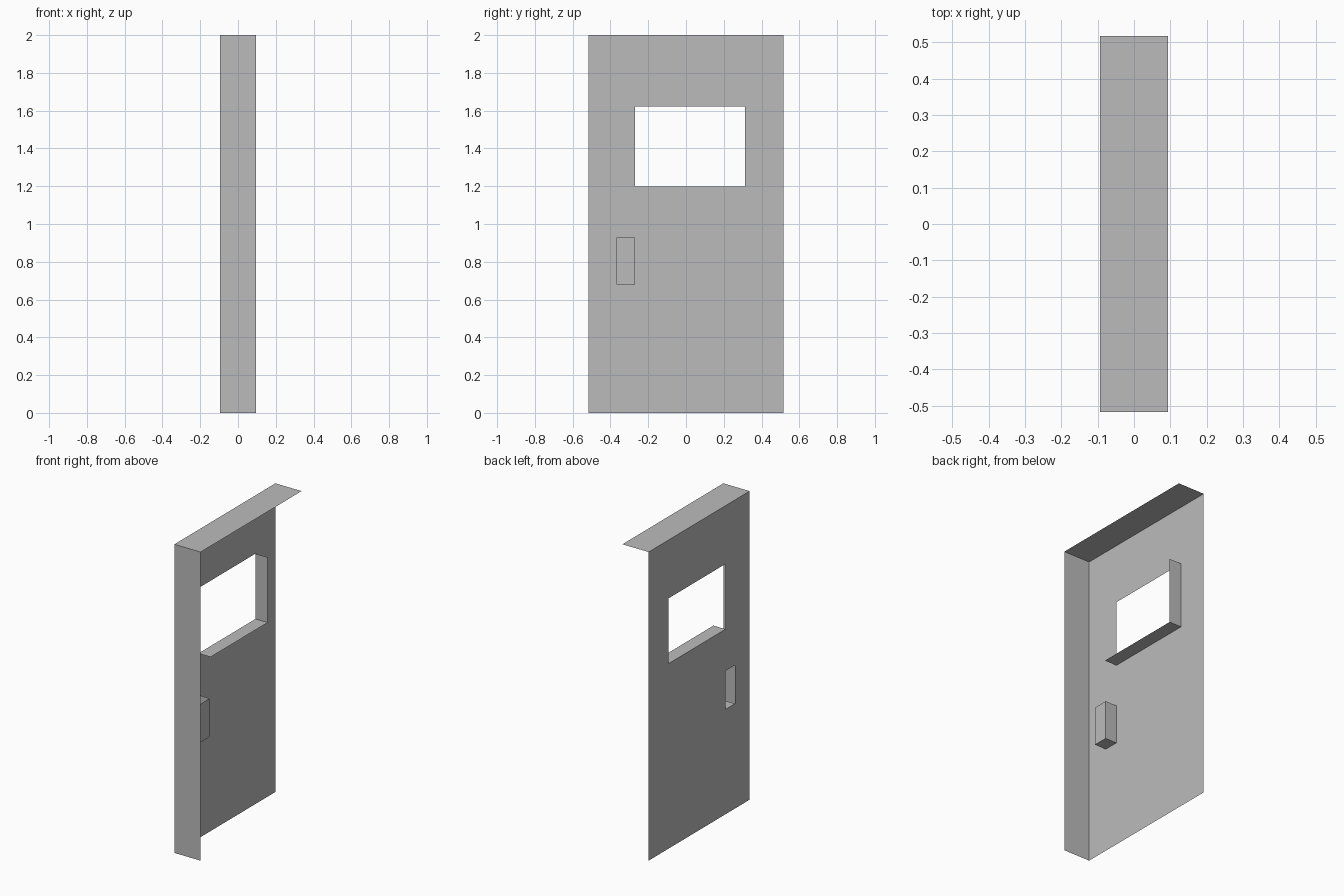
import bpy
import bmesh
from mathutils import Vector

cube = bpy.data.objects.get("Cube")
if cube:
    bpy.data.objects.remove(cube, do_unlink=True)

grey = bpy.data.materials.new("plain grey")
grey.use_nodes = True
colour = (0.5, 0.5, 0.5, 1)
grey.diffuse_color = colour
grey.node_tree.nodes["Principled BSDF"].inputs["Base Color"].default_value = colour

# Main dimensions: half thickness, half width, height
T, W, H = 0.094, 0.517, 2.0
WINDOW = (-0.271, 0.313, 1.199, 1.622)
GRIP = (-0.367, -0.271, 0.68, 0.929)


def add_quad(bm, origin, u, v, normal):
    """Add a rectangle spanned by u and v, facing along normal."""
    o, u, v = Vector(origin), Vector(u), Vector(v)
    if u.cross(v).dot(Vector(normal)) < 0:
        u, v = v, u
    bm.faces.new([bm.verts.new(p) for p in (o, o + u, o + u + v, o + v)])


def finish(name, bm):
    bmesh.ops.remove_doubles(bm, verts=bm.verts, dist=0.0001)
    mesh = bpy.data.meshes.new(name)
    bm.to_mesh(mesh)
    bm.free()
    mesh.materials.append(grey)
    obj = bpy.data.objects.new(name, mesh)
    bpy.context.collection.objects.link(obj)


def recess(name, opening, depth, closed):
    """Sill and far jamb of an opening, with a back wall if closed."""
    y0, y1, z0, z1 = opening
    dx, dy, dz = (depth, 0, 0), (0, y1 - y0, 0), (0, 0, z1 - z0)
    bm = bmesh.new()
    add_quad(bm, (-T, y0, z0), dx, dy, (0, 0, 1))
    add_quad(bm, (-T, y1, z0), dx, dz, (0, -1, 0))
    if closed:
        add_quad(bm, (depth - T, y0, z0), dy, dz, (-1, 0, 0))
    finish(name, bm)


# Door panel: cells between the cut lines, leaving out the two openings
ys = sorted({-W, *GRIP[:2], *WINDOW[:2], W})
zs = sorted({0, *GRIP[2:], *WINDOW[2:], H})
bm = bmesh.new()
for y0, y1 in zip(ys, ys[1:]):
    for z0, z1 in zip(zs, zs[1:]):
        if (y0, y1, z0, z1) not in (WINDOW, GRIP):
            add_quad(bm, (-T, y0, z0), (0, y1 - y0, 0), (0, 0, z1 - z0), (-1, 0, 0))
finish("door_panel", bm)

# Edge wall and top cap of the open shell
bm = bmesh.new()
add_quad(bm, (-T, -W, 0), (2 * T, 0, 0), (0, 0, H), (0, -1, 0))
finish("door_edge", bm)

bm = bmesh.new()
add_quad(bm, (-T, -W, H), (2 * T, 0, 0), (0, 2 * W, 0), (0, 0, 1))
finish("door_top", bm)

# Window reveal and hand grip pocket
recess("window_reveal", WINDOW, 0.087, False)
recess("grip_pocket", GRIP, 0.081, True)
